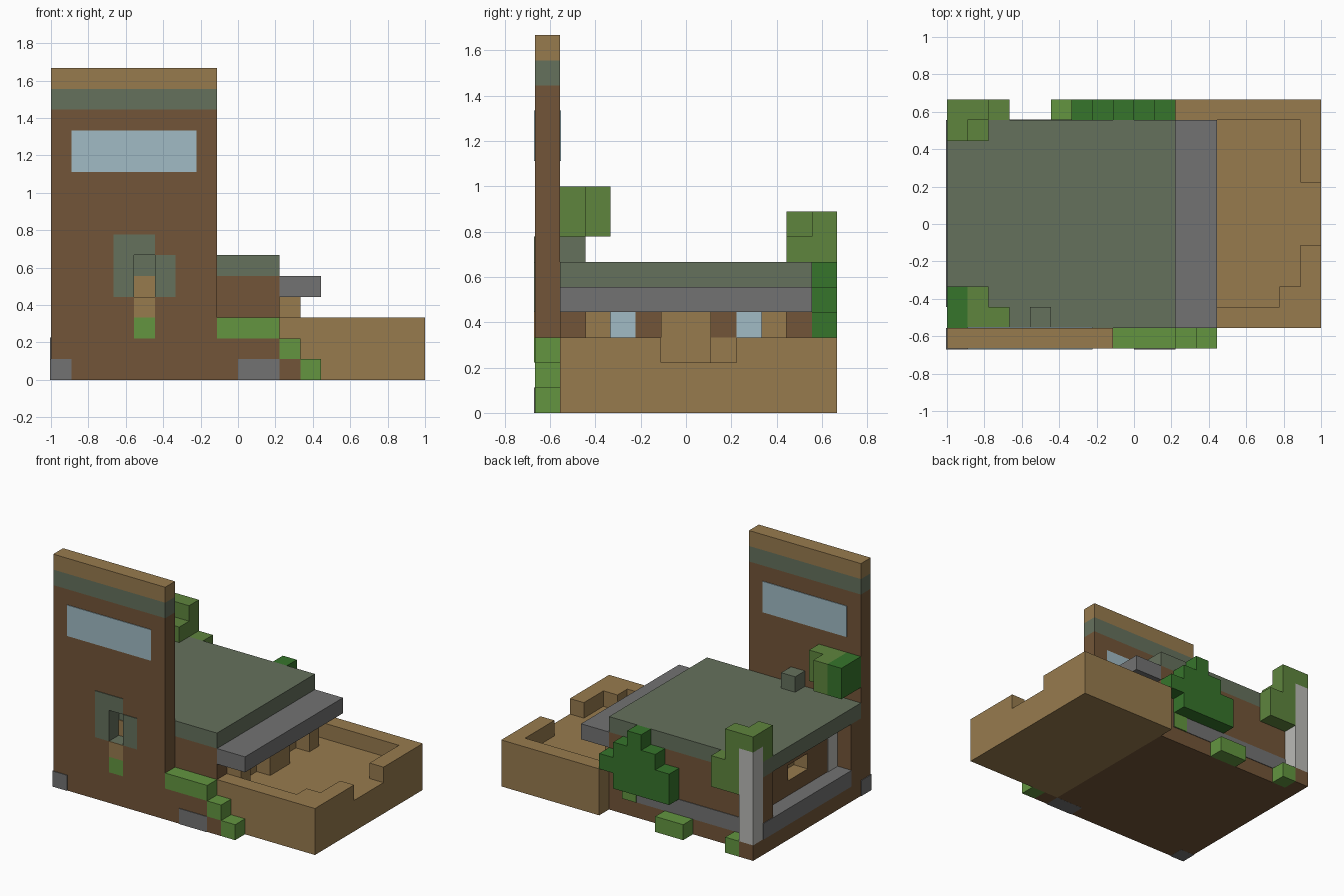
import bpy
import bmesh
from mathutils import Vector

default = bpy.data.objects.get("Cube")
if default:
    bpy.data.objects.remove(default, do_unlink=True)

U = 1 / 9      # edge of one block
T = 0.04       # thickness of painted plates, in blocks


def material(name, r, g, b):
    color = [(c / 255) ** 2.2 for c in (r, g, b)] + [1]
    mat = bpy.data.materials.new(name)
    mat.use_nodes = True
    mat.diffuse_color = color
    mat.node_tree.nodes["Principled BSDF"].inputs["Base Color"].default_value = color
    return mat


TAN = material("tan", 150, 122, 79)
BROWN = material("brown", 114, 86, 59)
SLATE = material("grey green", 101, 112, 93)
GREY = material("grey", 114, 114, 114)
PALE = material("pale grey", 185, 185, 181)
LEAF = material("leaf green", 95, 132, 64)
MOSS = material("bright green", 99, 148, 66)
DARK = material("dark green", 57, 116, 47)
GLASS = material("pale blue", 160, 186, 195)


def box(name, x, y, z, mat):
    """Box from (min, max) ranges given in blocks."""
    low, high = (Vector(p) * U for p in zip(x, y, z))
    bm = bmesh.new()
    bmesh.ops.create_cube(bm, size=1)
    for v in bm.verts:
        v.co = [l + (c + 0.5) * (h - l) for l, h, c in zip(low, high, v.co)]
    mesh = bpy.data.meshes.new(name)
    bm.to_mesh(mesh)
    bm.free()
    mesh.materials.append(mat)
    obj = bpy.data.objects.new(name, mesh)
    bpy.context.collection.objects.link(obj)
    return obj


def cut(target, x, y, z, mat):
    """Carve a box out of the target; the new faces take the given colour."""
    cutter = box("cutter", x, y, z, mat)
    cutter.hide_render = True
    mod = target.modifiers.new("cut", "BOOLEAN")
    mod.operation = "DIFFERENCE"
    mod.solver = "EXACT"
    mod.material_mode = "TRANSFER"
    mod.object = cutter
    bpy.context.view_layer.objects.active = target
    bpy.ops.object.modifier_apply(modifier=mod.name)
    bpy.data.objects.remove(cutter, do_unlink=True)


# Tall sign wall with a small hole
FRONT = (-6, -5)
SIGN = (-9, -1)
sign = box("sign_wall", SIGN, FRONT, (0, 13), BROWN)
cut(sign, (-5, -4), (-7, -4), (4, 6), SLATE)
box("sign_stripe", SIGN, FRONT, (13, 14), SLATE)
box("sign_cap", SIGN, FRONT, (14, 15), TAN)
box("sign_panel", (-8, -2), (-6 - T, -5 + T), (10, 12), GLASS)

# Painted emblem around the hole
PAINT = (-6 - T, -6)
box("emblem_left", (-6, -5), PAINT, (4, 7), SLATE)
box("emblem_top", (-5, -4), PAINT, (6, 7), SLATE)
box("emblem_right", (-4, -3), PAINT, (4, 6), SLATE)
box("emblem_stem", (-5, -4), PAINT, (3, 4), TAN)
box("emblem_base", (-5, -4), PAINT, (2, 3), MOSS)
box("hole_back", (-5, -4), (-5 - T, -5), (4, 5), TAN)
box("corner_stone", (-9 - T, -8), (-6 - T, -5), (-T / 9, 1), GREY)

# Building with a recessed side and a niche
body = box("building", (-9, 2), (-5, 5), (0, 5), BROWN)
cut(body, (-10, -8), (-4, 4), (2, 5.5), BROWN)
cut(body, (-8.5, -7), (-1, 1), (3, 4), TAN)
box("roof", (-9, 2), (-5, 5), (5, 6), SLATE)
box("chimney", (-5, -4), (-5, -4), (6, 7), SLATE)
box("awning", (2, 4), (-5, 5), (4, 5), GREY)
box("side_ledge", (-9 - T, -8), (-4, 5), (1, 2 + T), GREY)
box("back_band", (-8, 1), (5, 5 + T), (1, 2), GREY)
box("recess_post", (-8 - T, -8), (-4, -3), (2, 5), PALE)

# Corner pole at the back
box("pole_foot", (-9, -8), (5, 6), (0, 1), BROWN)
box("pole", (-9, -8), (5, 6), (1, 7), PALE)

# Facade under the awning
box("door", (2, 3), (-1, 1), (2, 4), TAN)
box("facade_base", (2, 2 + T), (-5, 5), (2, 3), TAN)
for side, s in (("right", -1), ("left", 1)):
    box(side + "_post", (2, 3), sorted((3 * s, 4 * s)), (2, 4), TAN)
    box(side + "_window", (2, 2 + T), sorted((2 * s, 3 * s)), (3, 4), GLASS)

# Sand yard with a broken rim
RIM = (2, 3)
box("yard_floor", (2, 9), (-5, 6), (0, 2), TAN)
box("yard_back_rim", (2, 9), (5, 6), RIM, TAN)
box("yard_front_rim", (2, 9), (-5, -4), RIM, TAN)
box("yard_side_rim_back", (8, 9), (2, 5), RIM, TAN)
box("yard_side_rim_front", (8, 9), (-4, -1), RIM, TAN)
box("yard_corner", (7, 8), (-4, -3), RIM, TAN)

# Front steps topped with grass
box("step_wall", (-1, 2), FRONT, (0, 2), BROWN)
box("step_wall_low", (2, 3), FRONT, (0, 1), BROWN)
box("step_stone", (0, 2), (-6 - T, -5), (-T / 9, 1), GREY)
box("grass_top", (-1, 2), FRONT, (2, 3), MOSS)
box("grass_middle", (2, 3), FRONT, (1, 2), MOSS)
box("grass_low", (3, 4), FRONT, (0, 1), MOSS)

# Bush behind the sign
box("sign_bush_dark", (-9, -8), (-5, -3), (7, 9), DARK)
box("sign_bush", (-8, -7), (-5, -3), (7, 9), LEAF)
box("sign_bush_end", (-7, -6), (-5, -4), (7, 9), LEAF)

# Bush around the pole
BACK = (5, 6)
box("pole_bush_top", (-9, -8), (4, 6), (7, 8), LEAF)
box("pole_bush_roof", (-9, -7), (4, 5), (6, 7), LEAF)
box("pole_bush_tall", (-8, -7), BACK, (4, 8), LEAF)
box("pole_bush_low", (-7, -6), BACK, (4, 6), LEAF)

# Stepped dark bush at the back, one column per block
for i, top in enumerate((4, 5, 6, 5, 4)):
    box("back_bush", (i - 3, i - 2), BACK, (3 if i == 4 else 2, top), DARK)

# Grass tufts along the back wall
box("tuft_wide", (-4, -2), BACK, (0, 1), MOSS)
box("tuft_pole", (-8, -7), BACK, (0, 1), MOSS)
box("tuft_patch", (0, 1), (5, 5 + 2 * T), (1, 2), MOSS)
